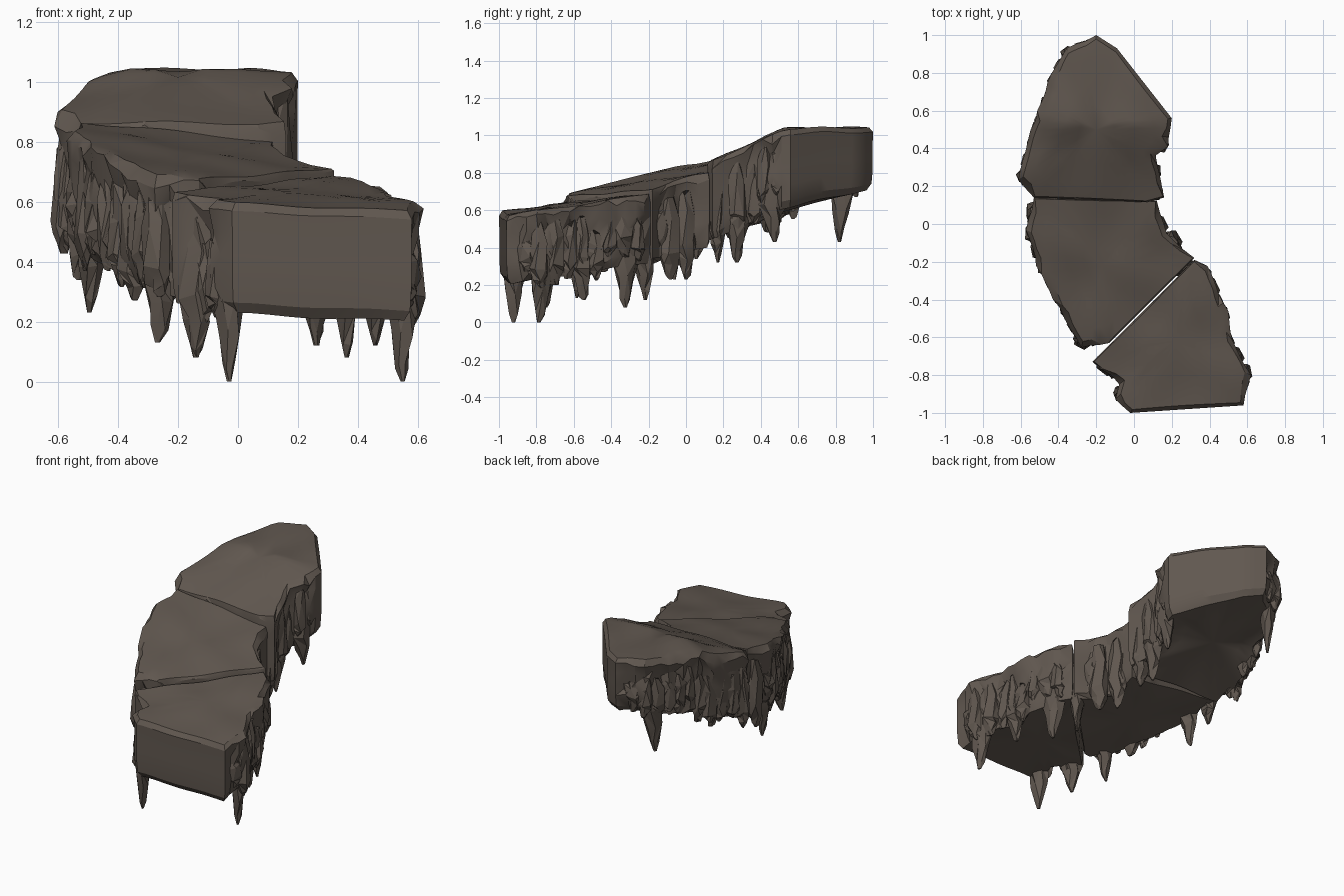
import bpy, bmesh, math, random
from mathutils import Vector

if "Cube" in bpy.data.objects:
    bpy.data.objects.remove(bpy.data.objects["Cube"])
random.seed(7)

rock = bpy.data.materials.new("brown grey rock")
rock.diffuse_color = (0.118, 0.096, 0.079, 1)
rock.use_nodes = True
rock.node_tree.nodes["Principled BSDF"].inputs["Base Color"].default_value = rock.diffuse_color


# Top heights of the three slabs, with a low swell
def swell(x, y): return 0.008 * math.sin(11 * x + 5 * y) * math.cos(13 * y - 4 * x)
def top_front(x, y): return 0.73 + 0.142 * y - 0.038 * x + swell(x, y)
def top_mid(x, y): return 0.785 + 0.2 * y - 0.11 * x + swell(x, y)


def top_back(x, y):
    side_fall = 0.35 * max(0, -x - 0.38) * min(1, max(0, (y - 0.2) / 0.3))
    return min(1.04, 0.855 + 0.45 * (y - 0.12)) - side_fall + swell(x, y)


def resample(pts, step):
    out = []
    for a, b in zip(pts, pts[1:] + pts[:1]):
        a, b = Vector(a), Vector(b)
        n = max(1, round((b - a).length / step))
        out += [a.lerp(b, i / n) for i in range(n)]
    return out


def bridge(bm, r1, r2):
    n = len(r1)
    for i in range(n):
        j = (i + 1) % n
        q = [r1[i], r2[i], r2[j], r1[j]]
        if random.random() < 0.5:
            q = q[1:] + q[:1]
        bm.faces.new((q[0], q[1], q[2]))
        bm.faces.new((q[0], q[2], q[3]))


def finish(bm, name, angle):
    bmesh.ops.recalc_face_normals(bm, faces=bm.faces)
    me = bpy.data.meshes.new(name)
    bm.to_mesh(me)
    bm.free()
    me.materials.append(rock)
    ob = bpy.data.objects.new(name, me)
    bpy.context.collection.objects.link(ob)
    bpy.ops.object.select_all(action='DESELECT')
    ob.select_set(True)
    bpy.context.view_layer.objects.active = ob
    bpy.ops.object.shade_smooth_by_angle(angle=math.radians(angle))


def slab(name, outline, centre, top, thick, cap, is_crack):
    """Closed slab: gently uneven top, chipped walls, inset underside."""
    bm = bmesh.new()
    c = Vector(centre)
    pts = resample(outline, 0.055)
    flat = [cap(p.x, p.y) for p in pts]
    crack = [is_crack(p.x, p.y) for p in pts]

    def ring(depth, inset, rough):
        vs = []
        for p, f, k in zip(pts, flat, crack):
            amount = inset * (0.3 if k else 0.7 if f else 1)
            q = p + (c - p).normalized() * (amount + (0 if f or k else random.uniform(0, rough)))
            wob = 0 if f else random.uniform(-0.025, 0.025) * (0 < depth < 1)
            vs.append(bm.verts.new((q.x, q.y, top(q.x, q.y) - depth * thick(q.y) + wob)))
        return vs

    def inner(scale, depth):
        vs = []
        for p in pts:
            q = c.lerp(p, scale)
            vs.append(bm.verts.new((q.x, q.y, top(q.x, q.y) - depth * thick(q.y))))
        return vs

    rings = [inner(0.25, 0), inner(0.5, 0), inner(0.77, 0), ring(0, 0.03, 0.012), ring(0.07, 0, 0.012)]
    rings += [ring(d, 0.003, 0.045) for d in (0.26, 0.48, 0.7)]
    rings += [ring(0.9, 0.012, 0.04), ring(1, 0.05, 0.03), inner(0.55, 1)]
    for a, b in zip(rings, rings[1:]):
        bridge(bm, a, b)
    for r in (rings[0], rings[-1]):
        m = bm.verts.new((c.x, c.y, sum(v.co.z for v in r) / len(r)))
        for i in range(len(r)):
            bm.faces.new((r[i], r[(i + 1) % len(r)], m))
    finish(bm, name + "_slab", 27)


def column(bm, x, y, z_top, z_base, z_tip, along, wide, deep):
    """Faceted hanging spike whose upper part runs up the wall as a rib."""
    n = 6
    side = Vector((-along.y, along.x))
    lean = random.uniform(-0.02, 0.02)
    levels = [(z_top, 0.5), (z_top * 0.6 + z_base * 0.4, 0.85), (z_base, 1),
              (z_base * 0.6 + z_tip * 0.4, 0.74), (z_base * 0.2 + z_tip * 0.8, 0.42), (z_tip, 0.14)]
    rings = []
    for k, (z, r) in enumerate(levels):
        vs = []
        for i in range(n):
            a = math.tau * (i + 0.4 * (k % 2)) / n
            rr = r * random.uniform(0.8, 1.15)
            q = Vector((x, y)) + along * (math.cos(a) * wide * rr + lean * (k - 2) / 3) + side * math.sin(a) * deep * rr
            wob = random.uniform(-0.02, 0.02) if z != z_tip else 0
            vs.append(bm.verts.new((q.x, q.y, z + wob)))
        rings.append(vs)
    for a, b in zip(rings, rings[1:]):
        bridge(bm, a, b)
    bm.faces.new(rings[0])
    bm.faces.new(rings[-1])


def stalactites(name, outline, centre, top, thick, cap, is_crack, tips):
    bm = bmesh.new()
    c = Vector(centre)
    pts = resample(outline, 0.09)
    n = len(pts)
    # large stalactites
    for x, y, tip in tips:
        i = min(range(n), key=lambda k: (pts[k] - Vector((x, y))).length)
        along = (pts[(i + 1) % n] - pts[i - 1]).normalized()
        z = top(x, y)
        base = z - thick(y) * 0.9
        wide = 0.06 + 0.08 * max(0, base - tip - 0.1)
        column(bm, x, y, z - 0.08, base, tip, along, wide, 0.05)
    # small ribs along the open sides only, not on end caps or cracks
    for i, p in enumerate(pts):
        if cap(p.x, p.y) or is_crack(p.x, p.y):
            continue
        along = (pts[(i + 1) % n] - pts[i - 1]).normalized()
        q = p + (c - p).normalized() * 0.042
        z = top(q.x, q.y)
        base = z - thick(q.y) * random.uniform(0.6, 0.92)
        column(bm, q.x, q.y, z - random.uniform(0.04, 0.16), base,
               base - random.uniform(0.06, 0.13), along, random.uniform(0.045, 0.065), 0.042)
    finish(bm, name + "_stalactites", 15)


def ledge(name, outline, tips, *shape):
    slab(name, outline, *shape)
    stalactites(name, outline, *shape, tips)


# The diagonal crack runs between front and middle, the straight one between middle and back
def diagonal(x, y): return abs(y + 0.52 - x) < 0.08
def straight(x, y): return abs(y - 0.13) < 0.04


# Front slab, flat at the front end
edge = [(-0.02, -1), (0.58, -0.96), (0.62, -0.8), (0.53, -0.62), (0.5, -0.46), (0.39, -0.22),
        (0.32, -0.19), (-0.22, -0.73), (-0.08, -0.85), (-0.1, -0.93)]
spikes = [(-0.03, -0.92, 0), (-0.14, -0.75, 0.08), (0.54, -0.77, 0),
          (0.46, -0.56, 0.12), (0.36, -0.32, 0.08), (0.26, -0.22, 0.12)]
ledge("front", edge, spikes, (0.22, -0.62), top_front, lambda y: 0.37,
      lambda x, y: y < -0.95, diagonal)

# Middle slab
edge = [(-0.28, -0.66), (-0.13, -0.63), (0.32, -0.18), (0.18, -0.05), (0.12, 0.125),
        (-0.53, 0.14), (-0.575, -0.03), (-0.52, -0.22), (-0.43, -0.4)]
spikes = [(-0.25, -0.58, 0.13), (-0.35, -0.43, 0.27), (-0.49, -0.08, 0.23),
          (-0.53, 0.06, 0.34), (0.2, -0.09, 0.23), (0.13, 0, 0.23)]
ledge("middle", edge, spikes, (-0.17, -0.22), top_mid, lambda y: 0.4,
      lambda x, y: False, lambda x, y: diagonal(x, y) or straight(x, y))

# Back slab, cut flat across its far right corner
edge = [(-0.53, 0.14), (0.07, 0.115), (0.16, 0.14), (0.12, 0.36), (0.18, 0.41), (0.2, 0.56),
        (-0.09, 0.93), (-0.2, 1), (-0.36, 0.94), (-0.44, 0.8), (-0.55, 0.5), (-0.62, 0.23)]
spikes = [(-0.56, 0.25, 0.45), (-0.49, 0.44, 0.48), (-0.35, 0.83, 0.43),
          (0.13, 0.46, 0.43), (0.08, 0.27, 0.32), (0.09, 0.17, 0.32)]
ledge("back", edge, spikes, (-0.2, 0.5), top_back, lambda y: 0.42 - 0.2 * max(0, y - 0.55),
      lambda x, y: 0.74 * x + 0.67 * y > 0.48, straight)
